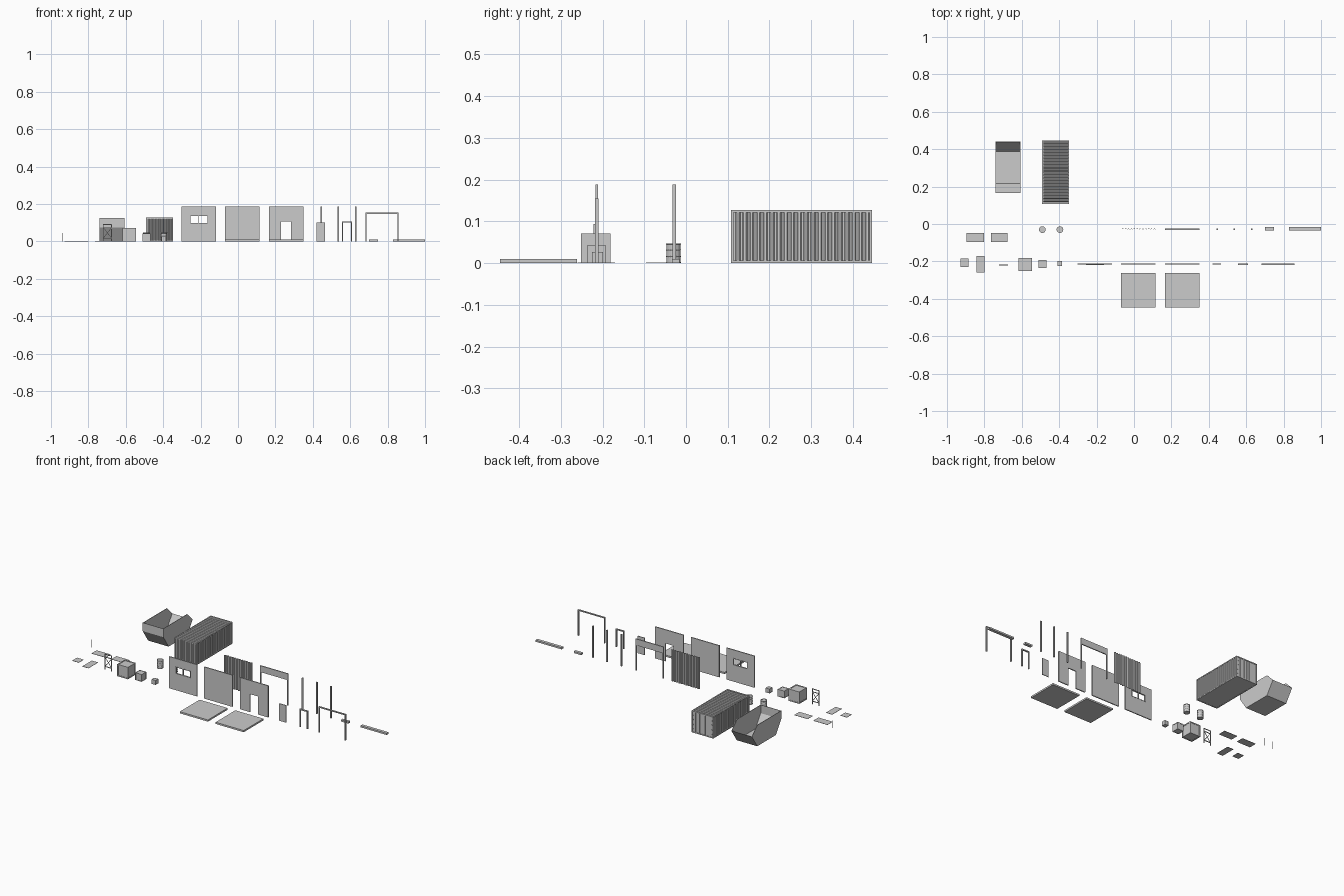
import bpy, bmesh, math
from mathutils import Matrix, Vector

if "Cube" in bpy.data.objects:
    bpy.data.objects.remove(bpy.data.objects["Cube"])


def finish(name, bm):
    bmesh.ops.recalc_face_normals(bm, faces=bm.faces)
    me = bpy.data.meshes.new(name)
    bm.to_mesh(me)
    bm.free()
    ob = bpy.data.objects.new(name, me)
    bpy.context.collection.objects.link(ob)
    return ob


def add_box(bm, x0, x1, y0, y1, z0, z1):
    m = Matrix.Translation(((x0 + x1) / 2, (y0 + y1) / 2, (z0 + z1) / 2))
    bmesh.ops.create_cube(bm, size=1, matrix=m @ Matrix.Diagonal((x1 - x0, y1 - y0, z1 - z0, 1)))


def boxes(name, *items):
    bm = bmesh.new()
    for it in items:
        add_box(bm, *it)
    return finish(name, bm)


def wall_with_hole(name, x0, x1, h, hx0, hx1, hz0, hz1, y, t):
    # upright panel with one rectangular opening, drawn as a single clean grid
    xs, zs = [x0, hx0, hx1, x1], [0, hz0, hz1, h]
    bm = bmesh.new()
    for i in range(3):
        for k in range(3):
            if (i, k) != (1, 1) and zs[k + 1] > zs[k]:
                bm.faces.new([bm.verts.new((a, y - t / 2, c)) for a, c in (
                    (xs[i], zs[k]), (xs[i + 1], zs[k]), (xs[i + 1], zs[k + 1]), (xs[i], zs[k + 1]))])
    bmesh.ops.remove_doubles(bm, verts=bm.verts, dist=1e-5)
    geo = bmesh.ops.extrude_face_region(bm, geom=bm.faces[:])["geom"]
    bmesh.ops.translate(bm, vec=(0, t, 0), verts=[v for v in geo if isinstance(v, bmesh.types.BMVert)])
    # restore the caps left behind by the extrusion
    bmesh.ops.holes_fill(bm, edges=[e for e in bm.edges if e.is_boundary], sides=4)
    return finish(name, bm)


def corrugated(name, origin, along, up, out, length, height, depth, n, t):
    # trapezoid-wave sheet
    o, a, u, w = (Vector(v) for v in (origin, along, up, out))
    p = length / n
    pts = []
    for i in range(n):
        pts += [(i * p + f * p, d) for f, d in ((0, 0), (.3, 0), (.5, depth), (.8, depth))]
    pts.append((length, 0))
    loop = [o + a * s + w * d for s, d in pts]
    bm = bmesh.new()
    lo = [bm.verts.new(v) for v in loop]
    hi = [bm.verts.new(v + u * height) for v in loop]
    for i in range(len(lo) - 1):
        bm.faces.new((lo[i], lo[i + 1], hi[i + 1], hi[i]))
    ob = finish(name, bm)
    m = ob.modifiers.new("thickness", 'SOLIDIFY')
    m.thickness, m.offset = t, 0
    return ob


def portal(name, x0, x1, h, y, w, d):
    boxes(name, (x0, x0 + w, y - d / 2, y + d / 2, 0, h), (x1 - w, x1, y - d / 2, y + d / 2, 0, h),
          (x0 + w, x1 - w, y - d / 2, y + d / 2, h - w, h))


def beam(bm, p, q, w):
    p, q = Vector(p), Vector(q)
    rot = (q - p).to_track_quat('Z', 'Y').to_matrix().to_4x4()
    bmesh.ops.create_cube(bm, size=1, matrix=Matrix.Translation((p + q) / 2) @ rot @
                          Matrix.Diagonal((w, w, (q - p).length, 1)))


# Open skip: angled ends, low pouring end at the back
prof = [(.215, 0), (.165, .075), (.165, .125), (.39, .125), (.44, .075), (.39, 0)]
bm = bmesh.new()
L = [bm.verts.new((-.741, y, z)) for y, z in prof]
R = [bm.verts.new((-.606, y, z)) for y, z in prof]
bm.faces.new(L)
bm.faces.new(R)
for i, j in ((5, 0), (0, 1), (1, 2), (4, 5)):
    bm.faces.new((L[i], L[j], R[j], R[i]))
skip = finish("skip_body", bm)
m = skip.modifiers.new("thickness", 'SOLIDIFY')
m.thickness, m.offset = .003, -1
if skip.data.polygons[2].normal.z > 0:
    skip.data.flip_normals()

# Shipping container: frame, corrugated skins, doors
cx0, cx1, cy0, cy1, ch, e = -.491, -.347, .108, .446, .127, .006
items = []
for x in (cx0, cx1 - e):
    for y in (cy0, cy1 - e):
        items.append((x, x + e, y, y + e, 0, ch))
    for z in (0, ch - e):
        items.append((x, x + e, cy0 + e, cy1 - e, z, z + e))
for y in (cy0, cy1 - e):
    for z in (0, ch - e):
        items.append((cx0 + e, cx1 - e, y, y + e, z, z + e))
boxes("container_frame", *items)
boxes("container_floor", (cx0 + e, cx1 - e, cy0 + e, cy1 - e, .001, .004))
ly, lx, lz = cy1 - cy0 - 2 * e, cx1 - cx0 - 2 * e, ch - 2 * e
for side, x, out in (("left", cx0 + .005, -1), ("right", cx1 - .005, 1)):
    corrugated("container_side_" + side, (x, cy0 + e, e), (0, 1, 0), (0, 0, 1), (out, 0, 0), ly, lz, .004, 20, .001)
corrugated("container_front", (cx0 + e, cy0 + .005, e), (1, 0, 0), (0, 0, 1), (0, -1, 0), lx, lz, .004, 9, .001)
corrugated("container_roof", (cx0 + e, cy0 + e, ch - .005), (0, 1, 0), (1, 0, 0), (0, 0, 1), ly, lx, .004, 20, .001)
mid = (cx0 + cx1) / 2
boxes("container_doors", (cx0 + e, mid - .0006, cy1 - .005, cy1 - .002, e, ch - e),
      (mid + .0006, cx1 - e, cy1 - .005, cy1 - .002, e, ch - e))
boxes("container_lock_bars", *[(mid + d - .001, mid + d + .001, cy1 - .002, cy1, .003, ch - .003)
                               for d in (-.045, -.018, .018, .045)])
boxes("container_hinges", *[(x, x + .005, cy1 - .002, cy1, z, z + .004)
                            for x in (cx0 + .007, cx1 - .012) for z in (.02, .045, .075, .1)])

# Barrels with raised hoops
for i, x in enumerate((-.49, -.396)):
    bm = bmesh.new()
    r = .017
    rings = [(r - .002, .002), (r - .002, 0), (r + .001, 0), (r + .001, .002), (r, .003), (r, .014),
             (r + .001, .0155), (r, .017), (r, .03), (r + .001, .0315), (r, .033), (r, .044),
             (r + .001, .045), (r + .001, .047), (r - .002, .047), (r - .002, .045)]
    n = 16
    vs = [[bm.verts.new((x + a * math.cos(2 * math.pi * k / n), -.03 + a * math.sin(2 * math.pi * k / n), z))
           for k in range(n)] for a, z in rings]
    for p, q in zip(vs, vs[1:]):
        for k in range(n):
            bm.faces.new((p[k], p[(k + 1) % n], q[(k + 1) % n], q[k]))
    bm.faces.new(vs[0])
    bm.faces.new(vs[-1])
    finish("barrel_%d" % (i + 1), bm)

# Thin rods
for i, x in enumerate((-.9993, -.939)):
    bm = bmesh.new()
    bmesh.ops.create_cone(bm, cap_ends=True, segments=8, radius1=.0007, radius2=.0007, depth=.045,
                          matrix=Matrix.Translation((x, -.03, .0225)))
    finish("thin_rod_%d" % (i + 1), bm)

# Flat sheets on the ground
for i, (x0, x1, y0, y1) in enumerate(((-.895, -.802, -.096, -.048), (-.765, -.677, -.096, -.048),
                                      (-.927, -.884, -.231, -.185), (-.841, -.8, -.26, -.17))):
    boxes("ground_sheet_%d" % (i + 1), (x0, x1, y0, y1, 0, .0015))

# Cross-braced frame
bm = bmesh.new()
x0, x1, y, w = -.722, -.674, -.219, .004
for x in (x0 + w / 2, x1 - w / 2):
    beam(bm, (x, y, 0), (x, y, .093), w)
for z in (.018, .074, .091):
    beam(bm, (x0, y, z), (x1, y, z), w * .9)
beam(bm, (x0 + w, y, .02), (x1 - w, y, .072), w * .6)
beam(bm, (x0 + w, y, .072), (x1 - w, y, .02), w * .6)
finish("braced_frame", bm)

# Crates: inset core with raised edge frame
for name, cx, cy, s in (("large", -.582, -.216, .071), ("medium", -.489, -.214, .043), ("small", -.397, -.212, .026)):
    b, h = s * .09, s / 2
    items = [(cx - h + b * .3, cx + h - b * .3, cy - h + b * .3, cy + h - b * .3, b * .3, s - b * .3)]
    for p in (-h, h - b):
        for q in (0, s - b):
            items.append((cx - h, cx + h, cy + p, cy + p + b, q, q + b))
            items.append((cx + p, cx + p + b, cy - h + b, cy + h - b, q, q + b))
        for q in (-h, h - b):
            items.append((cx + p, cx + p + b, cy + q, cy + q + b, b, s - b))
    boxes("crate_" + name, *items)

# Wall panels
H, WY, T, BY = .188, -.214, .006, -.028
wall_with_hole("window_wall", -.301, -.117, H, -.257, -.161, .097, .139, WY, T)
f = .003
boxes("window_frame", (-.257, -.161, WY - .004, WY + .004, .097, .097 + f),
      (-.257, -.161, WY - .004, WY + .004, .139 - f, .139),
      *[(x, x + f, WY - .004, WY + .004, .097 + f, .139 - f) for x in (-.257, -.2105, -.164)])
boxes("plain_wall", (-.07, .115, WY - T / 2, WY + T / 2, 0, H))
boxes("door_wall", (.165, .23, WY - T / 2, WY + T / 2, 0, H), (.283, .35, WY - T / 2, WY + T / 2, 0, H),
      (.23, .283, WY - T / 2, WY + T / 2, .107, H))
boxes("gate_wall", (.165, .172, BY - T / 2, BY + T / 2, 0, H), (.343, .35, BY - T / 2, BY + T / 2, 0, H),
      (.172, .343, BY - T / 2, BY + T / 2, .15, H))
corrugated("corrugated_fence", (-.07, BY - .002, 0), (1, 0, 0), (0, 0, 1), (0, 1, 0), .185, H, .005, 12, .0012)

# Floor slabs
boxes("floor_slab_1", (-.07, .115, -.446, -.261, 0, .01))
boxes("floor_slab_2", (.165, .35, -.446, -.261, 0, .01))

# Door leaf, door frame and gate frame
boxes("door_leaf", (.421, .466, WY - .002, WY + .002, 0, .102))
portal("door_frame", .556, .61, .107, WY, .006, .008)
portal("gate_frame", .681, .858, .154, WY, .006, .008)

# Posts and planks
for i, x in enumerate((.444, .537, .63)):
    boxes("post_%d" % (i + 1), (x - .004, x + .004, BY - .004, BY + .004, 0, H))
boxes("short_plank", (.70, .748, -.034, -.016, 0, .01))
boxes("long_plank", (.828, 1.0, -.034, -.016, 0, .01))
